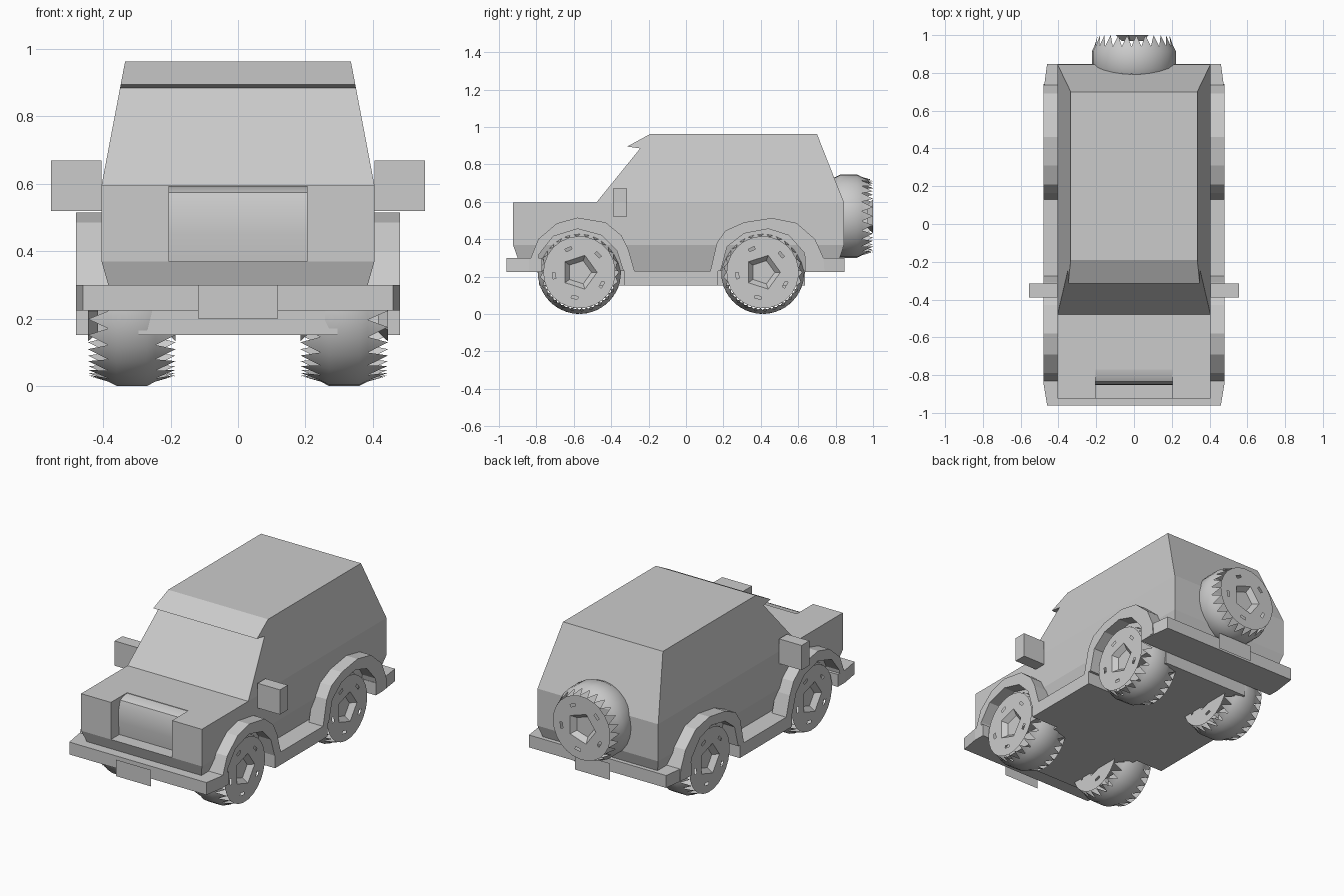
import bpy, bmesh
from math import cos, sin, pi, radians

if "Cube" in bpy.data.objects:
    bpy.data.objects.remove(bpy.data.objects["Cube"])


def make(name, verts, faces, smooth=False, fix=True):
    me = bpy.data.meshes.new(name)
    me.from_pydata(verts, [], faces)
    if fix:
        bm = bmesh.new()
        bm.from_mesh(me)
        bmesh.ops.recalc_face_normals(bm, faces=bm.faces)
        bm.to_mesh(me)
        bm.free()
    ob = bpy.data.objects.new(name, me)
    bpy.context.collection.objects.link(ob)
    if smooth:
        bpy.ops.object.select_all(action='DESELECT')
        ob.select_set(True)
        bpy.context.view_layer.objects.active = ob
        bpy.ops.object.shade_smooth_by_angle(angle=radians(35))
    return ob


def loft(name, a, b, smooth=False):
    """Solid between two matching outlines."""
    n = len(a)
    faces = [tuple(range(n)), tuple(range(2 * n - 1, n - 1, -1))]
    faces += [(i, (i + 1) % n, n + (i + 1) % n, n + i) for i in range(n)]
    return make(name, list(a) + list(b), faces, smooth)


def plan(name, pts, z0, z1):
    return loft(name, [(x, y, z0) for x, y in pts], [(x, y, z1) for x, y in pts])


def side(name, pts, x0, x1, smooth=False):
    return loft(name, [(x0, y, z) for y, z in pts], [(x1, y, z) for y, z in pts], smooth)


def mirrored(half):
    return half + [(-x, y) for x, y in reversed(half)]


def rect(w, y0, y1, z):
    return [(-w, y0, z), (w, y0, z), (w, y1, z), (-w, y1, z)]


# Body: tapered underside, belt with grille notch, cabin with visor
loft("lower_body", rect(.365, -.875, .80, .23), rect(.405, -.925, .845, .37))
plan("belt_body", mirrored([(.205, -.77), (.205, -.925), (.405, -.925), (.405, .845)]), .37, .595)
profile = [(-.48, .595), (-.245, .885), (-.315, .895), (-.19, .963), (.70, .963), (.845, .595)]
taper = lambda z: .405 - (z - .595) * .19
loft("cabin", [(-taper(z), y, z) for y, z in profile], [(taper(z), y, z) for y, z in profile])

# Grille panel
side("grille", [(-.845, .37), (-.853, .45), (-.85, .53), (-.835, .575), (-.81, .587),
                (-.77, .592), (-.77, .37)], -.205, .205, True)

# Chassis floor with side sills, bumpers
plan("floor_and_sills", mirrored([(.295, -.785), (.295, -.33), (.48, -.33), (.48, .17),
                                  (.295, .17), (.295, .635)]), .152, .23)
plan("front_bumper", mirrored([(.46, -.96), (.48, -.84), (.48, -.77)]), .225, .30)
plan("rear_bumper", mirrored([(.46, .848), (.48, .70), (.48, .635)]), .225, .30)

# Plates
for name, y, s in (("front_plate", -1.0, 1), ("rear_plate", .895, -1)):
    make(name, [(-.118 * s, y, .2), (.118 * s, y, .2), (.118 * s, y, .3), (-.118 * s, y, .3)],
         [(0, 1, 2, 3)], fix=False)

# Fender flares and mirrors
front_arch = [(-.84, .23), (-.83, .30), (-.79, .40), (-.69, .485), (-.58, .515), (-.43, .49),
              (-.345, .42), (-.31, .35), (-.275, .23), (-.335, .23), (-.37, .34), (-.45, .42),
              (-.58, .455), (-.71, .415), (-.785, .32), (-.80, .23)]
rear_arch = [(.13, .23), (.165, .38), (.21, .445), (.31, .49), (.46, .513), (.59, .487),
             (.69, .40), (.735, .30), (.74, .23), (.655, .23), (.63, .33), (.55, .42),
             (.44, .455), (.31, .43), (.22, .36), (.185, .23)]
for s, tag in ((-1, "left"), (1, "right")):
    side(tag + "_front_fender", front_arch, s * .385, s * .48)
    side(tag + "_rear_fender", rear_arch, s * .385, s * .48)
    side(tag + "_mirror", [(-.39, .52), (-.315, .52), (-.315, .67), (-.39, .67)],
         s * .405, s * .555)


# Wheel: rounded tread, pointed side lugs, slotted disc with pentagonal hub recess
def wheel(name, loc, turn=0):
    N = 25
    verts, faces = [], []

    def ring(x, r, offset=0.5, penta=False):
        start = len(verts)
        for i in range(N):
            t = 2 * pi * (i + offset) / N
            k = r * cos(pi / 5) / cos(t % (2 * pi / 5) - pi / 5) if penta else r
            verts.append((x, k * cos(t), k * sin(t)))
        return start

    def bridge(a, b, slots=False):
        for i in range(N):
            if not (slots and i % 5 == 2):
                j = (i + 1) % N
                faces.append((a + i, a + j, b + j, b + i))

    tread = [ring(x, r, 0) for x, r in ((-.07, .210), (-.045, .223), (.045, .223), (.07, .210))]
    for a, b in zip(tread, tread[1:]):
        bridge(a, b)
    for s, base in ((-1, tread[0]), (1, tread[-1])):
        rim = ring(s * .13, .193)
        for i in range(N):
            faces.append((base + i, base + (i + 1) % N, rim + i))
        last = rim
        for x, r, p, slot in ((.13, .145, 0, 0), (.13, .13, 0, 1), (.13, .095, 1, 0),
                              (.10, .065, 1, 0)):
            nxt = ring(s * x, r, 0.5 if not p else 0, p)
            bridge(last, nxt, slot)
            last = nxt
        faces.append(tuple(last + i for i in range(N)))
    ob = make(name, verts, faces, True)
    ob.location = loc
    ob.rotation_euler[2] = turn


for s, tag in ((-1, "left"), (1, "right")):
    wheel(tag + "_front_wheel", (s * .315, -.57, .223), pi if s < 0 else 0)
    wheel(tag + "_rear_wheel", (s * .315, .41, .223), pi if s < 0 else 0)
wheel("spare_wheel", (0, .87, .523), pi / 2)
